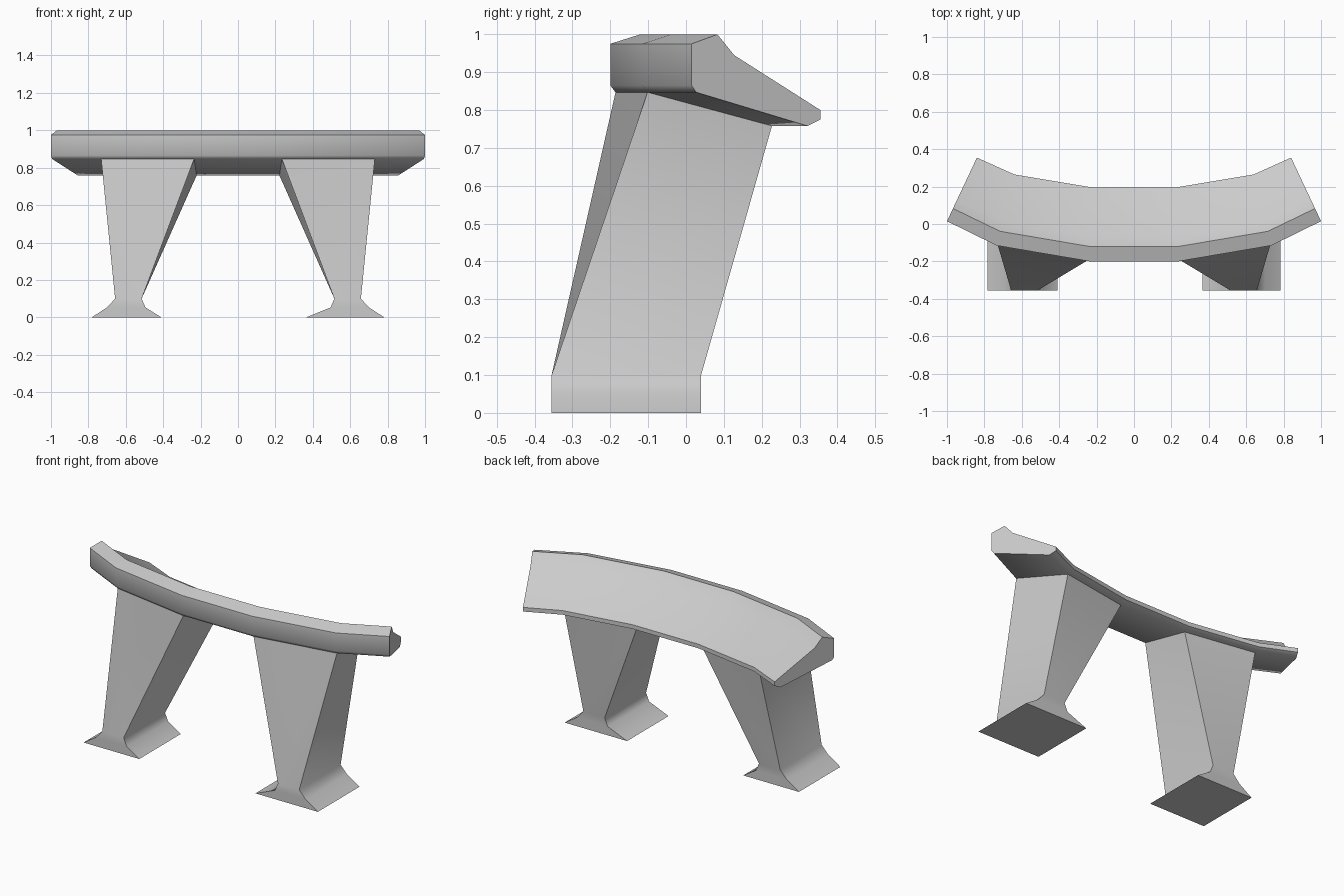
import bpy, bmesh, math
from mathutils import Vector

cube = bpy.data.objects.get("Cube")
if cube:
    bpy.data.objects.remove(cube, do_unlink=True)

grey = bpy.data.materials.new("plain grey")
grey.use_nodes = True
grey.diffuse_color = (0.6, 0.6, 0.6, 1)
grey.node_tree.nodes["Principled BSDF"].inputs["Base Color"].default_value = (0.6, 0.6, 0.6, 1)


def loft(name, rings):
    """Skin a closed solid through equal-sized rings of points."""
    bm = bmesh.new()
    loops = [[bm.verts.new(p) for p in ring] for ring in rings]
    n = len(loops[0])
    for a, b in zip(loops, loops[1:]):
        for i in range(n):
            j = (i + 1) % n
            bm.faces.new((a[i], a[j], b[j], b[i]))
    bm.faces.new(loops[0])
    bm.faces.new(loops[-1])
    bmesh.ops.recalc_face_normals(bm, faces=bm.faces)
    mesh = bpy.data.meshes.new(name)
    bm.to_mesh(mesh)
    bm.free()
    mesh.materials.append(grey)
    obj = bpy.data.objects.new(name, mesh)
    bpy.context.collection.objects.link(obj)
    bpy.ops.object.select_all(action='DESELECT')
    obj.select_set(True)
    bpy.context.view_layer.objects.active = obj
    bpy.ops.object.shade_smooth_by_angle(angle=math.radians(52))
    return obj


# Curved beam: front and back plan points of one half, from middle to end
stations = [((0.235, -0.2), (0.22, 0.195)),
            ((0.735, -0.115), (0.64, 0.265)),
            ((1.0, 0.015), (0.84, 0.355))]
# Cross-section: fraction of depth from the front, height
FRONT_FOOT, BACK_FOOT = (0.035, 0.847), (0.9, 0.758)
profile = [FRONT_FOOT, (0, 0.865), (0, 0.975), (0.2, 1.0), (0.33, 0.945),
           (1, 0.8), (1, 0.775), BACK_FOOT]


def on_beam(station, point, side):
    t, z = point
    p = Vector(station[0]).lerp(Vector(station[1]), t)
    return Vector((side * p.x, p.y, z))


beam_rings = [[on_beam(s, p, -1) for p in profile] for s in reversed(stations)]
beam_rings += [[on_beam(s, p, 1) for p in profile] for s in stations]
loft("curved_beam", beam_rings)

# Legs with flared feet: each level is inner x, outer x, height
FRONT_Y, BACK_Y = -0.355, 0.04
for name, side, foot_inner in (("left_leg", 1, 0.365), ("right_leg", -1, 0.41)):
    levels = [(foot_inner, 0.782, 0), (0.495, 0.7, 0.053), (0.515, 0.657, 0.1)]
    rings = [[Vector((side * x, y, z)) for x, y in
              ((a, FRONT_Y), (b, FRONT_Y), (b, BACK_Y), (a, BACK_Y))]
             for a, b, z in levels]
    inner, outer = stations[0], stations[1]
    top = [on_beam(inner, FRONT_FOOT, side), on_beam(outer, FRONT_FOOT, side),
           on_beam(outer, BACK_FOOT, side), on_beam(inner, BACK_FOOT, side)]
    # short tenon hidden inside the beam
    tenon = [p + Vector((0, 0, 0.02)) for p in top]
    loft(name, rings + [top, tenon])
